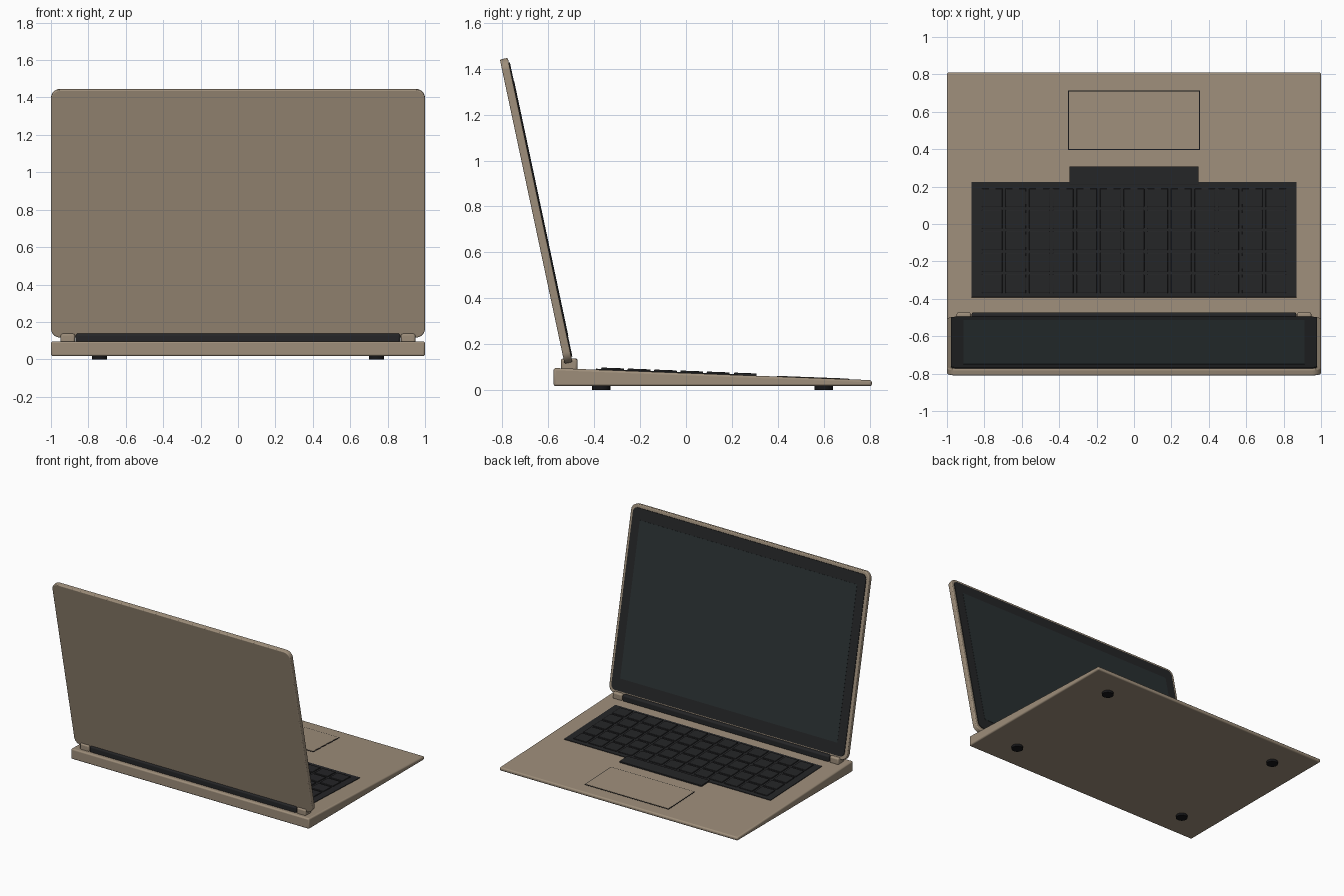
import bpy, bmesh, math
from mathutils import Matrix, Vector

if "Cube" in bpy.data.objects:
    bpy.data.objects.remove(bpy.data.objects["Cube"])


def material(name, rgb):
    m = bpy.data.materials.new(name)
    m.diffuse_color = (*rgb, 1)
    m.use_nodes = True
    m.node_tree.nodes["Principled BSDF"].inputs["Base Color"].default_value = m.diffuse_color
    return m


TAN = material("tan_metal", (0.34, 0.27, 0.195))
DARK = material("dark_plastic", (0.018, 0.0185, 0.02))
GLASS = material("screen_glass", (0.022, 0.03, 0.032))
BLACK = material("black_rubber", (0.008, 0.008, 0.009))


def finish(name, bm, mat, matrix=Matrix(), bevel=0.0):
    bmesh.ops.recalc_face_normals(bm, faces=bm.faces)
    me = bpy.data.meshes.new(name)
    bm.to_mesh(me)
    bm.free()
    me.materials.append(mat)
    ob = bpy.data.objects.new(name, me)
    bpy.context.collection.objects.link(ob)
    ob.matrix_world = matrix
    if bevel:
        mod = ob.modifiers.new("edge_bevel", 'BEVEL')
        mod.width, mod.segments = bevel, 3
        mod.limit_method, mod.angle_limit = 'ANGLE', math.radians(40)
    bpy.ops.object.select_all(action='DESELECT')
    ob.select_set(True)
    bpy.context.view_layer.objects.active = ob
    bpy.ops.object.shade_smooth_by_angle(angle=math.radians(30))
    return ob


def add_box(bm, lo, hi, corner=0.0):
    """Box from lo to hi; its local-z edges may be rounded."""
    lo, hi = Vector(lo), Vector(hi)
    size = hi - lo
    m = Matrix.Translation((lo + hi) / 2) @ Matrix.Diagonal((*size, 1))
    verts = bmesh.ops.create_cube(bm, size=1, matrix=m)["verts"]
    if corner:
        edges = {e for v in verts for e in v.link_edges
                 if abs(e.verts[0].co.z - e.verts[1].co.z) > size.z * 0.5}
        bmesh.ops.bevel(bm, geom=list(edges), offset=corner, segments=8,
                        profile=0.5, affect='EDGES')


def slab(name, lo, hi, mat, matrix=Matrix(), corner=0.0, bevel=0.0):
    bm = bmesh.new()
    add_box(bm, lo, hi, corner)
    return finish(name, bm, mat, matrix, bevel)


# Wedge-shaped base: side profile (y, z) extruded across x
profile = [(-0.577, 0.017), (0.81, 0.017), (0.81, 0.043), (-0.577, 0.096)]
bm = bmesh.new()
face = bm.faces.new([bm.verts.new((-1, y, z)) for y, z in profile])
ext = bmesh.ops.extrude_face_region(bm, geom=[face])["geom"]
bmesh.ops.translate(bm, vec=(2, 0, 0),
                    verts=[g for g in ext if isinstance(g, bmesh.types.BMVert)])
finish("base", bm, TAN, bevel=0.01)

# Deck frame: local xy lies on the sloping top of the base
slope = math.atan(0.053 / 1.387)
deck = Matrix.Translation((0, 0, 0.074)) @ Matrix.Rotation(-slope, 4, 'X')

# Keyboard tray, keys and space bar
slab("keyboard_tray", (-0.868, -0.392, -0.01), (0.868, 0.225, 0.004), DARK, deck)
bm = bmesh.new()
for row in range(5):
    for col in range(13):
        x, y = (col - 6) * 0.1264, -0.32 + row * 0.115
        add_box(bm, (x - 0.055, y - 0.05, 0), (x + 0.055, y + 0.05, 0.01))
finish("keys", bm, DARK, deck, bevel=0.004)
slab("space_bar", (-0.346, 0.21, -0.005), (0.346, 0.308, 0.01), DARK, deck, bevel=0.003)

# Trackpad with a dark surround
slab("trackpad_surround", (-0.354, 0.396, -0.01), (0.354, 0.714, 0.0015), BLACK, deck)
slab("trackpad", (-0.348, 0.402, -0.01), (0.348, 0.708, 0.003), TAN, deck)

# Lid frame: local y runs up the lid, local -z faces the user
lid = Matrix.Translation((0, -0.495, 0.122)) @ Matrix.Rotation(math.radians(102), 4, 'X')
slab("lid", (-1, 0, 0), (1, 1.355, 0.035), TAN, lid, corner=0.05, bevel=0.006)
slab("bezel", (-0.978, 0.024, -0.005), (0.978, 1.333, 0.01), DARK, lid, corner=0.035)
slab("screen", (-0.912, 0.114, -0.0065), (0.912, 1.25, 0.005), GLASS, lid)

# Hinge bar and the two hinge blocks
slab("hinge_bar", (-0.868, -0.545, 0.085), (0.868, -0.472, 0.138), DARK, bevel=0.012)
for side, x0 in (("left", -0.948), ("right", 0.872)):
    slab(f"hinge_block_{side}", (x0, -0.545, 0.085), (x0 + 0.076, -0.473, 0.137),
         TAN, bevel=0.01)

# Round rubber feet
for i, (x, y) in enumerate([(sx * 0.74, y) for sx in (-1, 1) for y in (-0.37, 0.6)]):
    bm = bmesh.new()
    bmesh.ops.create_cone(bm, cap_ends=True, segments=24, radius1=0.04, radius2=0.04,
                          depth=0.025, matrix=Matrix.Translation((x, y, 0.0125)))
    finish(f"foot_{i + 1}", bm, BLACK)
